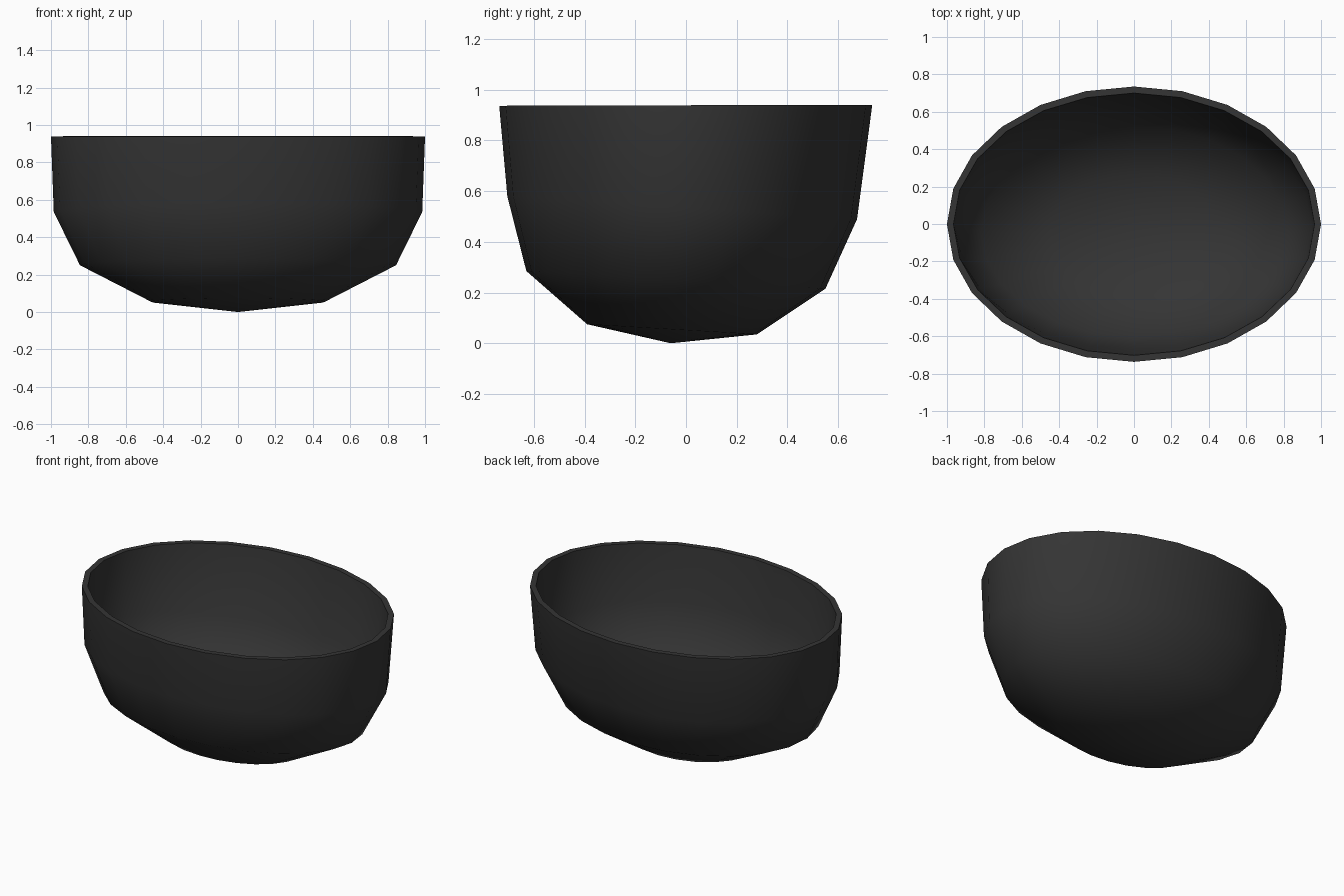
import bpy, bmesh
from math import sin, cos, pi

if "Cube" in bpy.data.objects:
    bpy.data.objects.remove(bpy.data.objects["Cube"])

N = 24
T = 0.035  # wall thickness

# tilted oval rings: half width, front y, front z, back y, back z
outer = [(0.465, -0.39, 0.075, 0.28, 0.035),
         (0.845, -0.63, 0.285, 0.55, 0.215),
         (0.985, -0.705, 0.58, 0.675, 0.49),
         (1.0, -0.737, 0.937, 0.735, 0.941)]
# inward share (sideways, up) of the wall thickness at each ring
shift = [(0.35, 0.93), (0.75, 0.6), (0.98, 0.2), (1.0, 0.0)]
inner = [(w - T*s, yf + T*s, zf + T*u, yb - T*s, zb + T*u)
         for (w, yf, zf, yb, zb), (s, u) in zip(outer, shift)]

bm = bmesh.new()


def ring(w, yf, zf, yb, zb):
    out = []
    for i in range(N):
        a = 2*pi*i/N
        k = (1 + sin(a))/2
        out.append(bm.verts.new((w*cos(a), yf + (yb - yf)*k, zf + (zb - zf)*k)))
    return out


# outer skin, over the rim, down the inner skin
rings = [ring(*r) for r in outer + inner[::-1]]
for a, b in zip(rings, rings[1:]):
    for i in range(N):
        j = (i + 1) % N
        bm.faces.new((a[i], a[j], b[j], b[i]))

# bottom fans
for loop, z in ((rings[0], 0.0), (rings[-1], T)):
    pole = bm.verts.new((0, -0.06, z))
    for i in range(N):
        bm.faces.new((loop[i], pole, loop[(i + 1) % N]))
bmesh.ops.recalc_face_normals(bm, faces=bm.faces)

me = bpy.data.meshes.new("bowl")
bm.to_mesh(me)
bm.free()
bowl = bpy.data.objects.new("bowl", me)
bpy.context.collection.objects.link(bowl)

# dark grey finish
mat = bpy.data.materials.new("dark_grey")
mat.diffuse_color = (0.035, 0.035, 0.035, 1)
mat.use_nodes = True
mat.node_tree.nodes["Principled BSDF"].inputs["Base Color"].default_value = mat.diffuse_color
me.materials.append(mat)

bpy.context.view_layer.objects.active = bowl
bowl.select_set(True)
bpy.ops.object.shade_smooth_by_angle(angle=pi/3)
